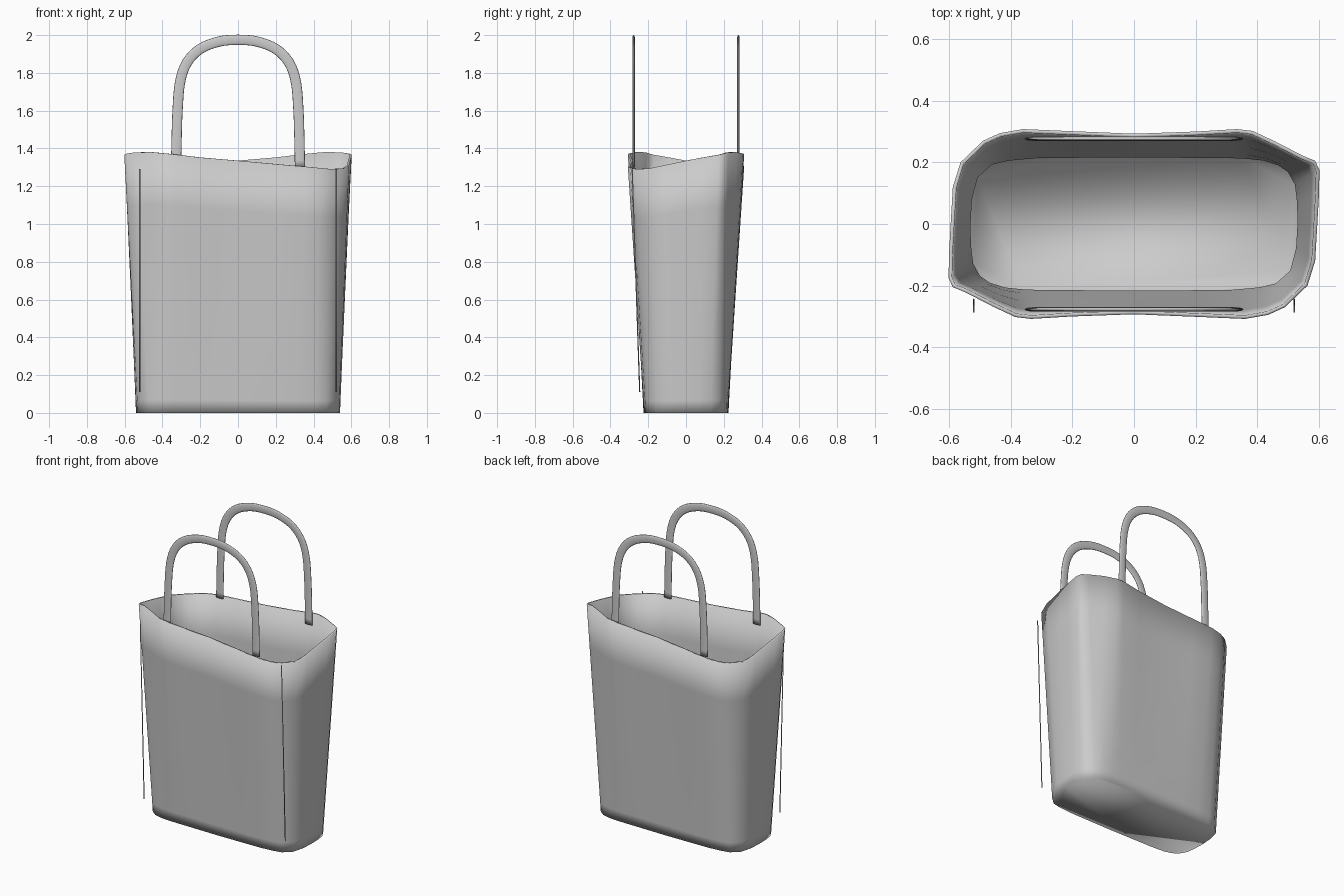
import bpy, bmesh
from math import sin, cos, pi
from mathutils import Vector

if "Cube" in bpy.data.objects:
    bpy.data.objects.remove(bpy.data.objects["Cube"])


def make_object(name, rings, close_first=True, close_last=True):
    """Skin a list of closed vertex rings into a smooth mesh."""
    bm = bmesh.new()
    vr = [[bm.verts.new(p) for p in ring] for ring in rings]
    n = len(rings[0])
    for a, b in zip(vr, vr[1:]):
        for i in range(n):
            j = (i + 1) % n
            bm.faces.new((a[i], a[j], b[j], b[i]))
    if close_first:
        bm.faces.new(vr[0][::-1])
    if close_last:
        bm.faces.new(vr[-1])
    bmesh.ops.recalc_face_normals(bm, faces=bm.faces)
    if not close_last:
        # open shell: make sure the outside faces outward
        bm.faces.ensure_lookup_table()
        if bm.faces[-1].normal.z > 0:
            bmesh.ops.reverse_faces(bm, faces=bm.faces)
    for f in bm.faces:
        f.smooth = True
    mesh = bpy.data.meshes.new(name)
    bm.to_mesh(mesh)
    bm.free()
    ob = bpy.data.objects.new(name, mesh)
    bpy.context.collection.objects.link(ob)
    return ob


# Bag body: half outline (base x, base y, rim x, rim y, rim z),
# the other half is the same turned by 180 degrees
half = [
    (.54, .00, .595, .00, 1.335), (.538, .07, .60, .09, 1.352),
    (.53, .13, .602, .175, 1.366), (.505, .175, .588, .205, 1.373),
    (.47, .20, .547, .222, 1.379), (.42, .215, .46, .267, 1.380),
    (.36, .22, .385, .302, 1.373), (.30, .222, .335, .308, 1.368),
    (.18, .223, .20, .30, 1.352), (0, .225, 0, .293, 1.335),
    (-.20, .223, -.22, .302, 1.315), (-.32, .221, -.36, .308, 1.303),
    (-.41, .213, -.435, .295, 1.296), (-.465, .20, -.49, .27, 1.291),
    (-.515, .155, -.563, .20, 1.293), (-.535, .08, -.588, .12, 1.31),
]
outline = half + [(-a, -b, -c, -d, e) for a, b, c, d, e in half]
rings = []
for t in (0, .05, .2, .5, .8, 1):
    rings.append([(a + (c - a) * t, b + (d - b) * t, e * t)
                  for a, b, c, d, e in outline])
body = make_object("bag_body", rings, close_last=False)
wall = body.modifiers.new("wall", 'SOLIDIFY')
wall.thickness = 0.012
wall.offset = -1

# Handles: flat oval section swept along an arch
left = [(-.328, 1.30), (-.325, 1.45), (-.32, 1.60), (-.307, 1.75),
        (-.27, 1.855), (-.20, 1.927), (-.10, 1.966)]
pts = [Vector(p) for p in left + [(0, 1.975)] + [(-x, z) for x, z in left[::-1]]]


def smooth_path(p, steps=4):
    q = [2 * p[0] - p[1]] + p + [2 * p[-1] - p[-2]]
    out = []
    for i in range(1, len(q) - 2):
        a, b, c, d = q[i - 1:i + 3]
        for s in range(steps):
            t = s / steps
            out.append(.5 * (2 * b + (c - a) * t + (2 * a - 5 * b + 4 * c - d) * t * t
                             + (3 * b - a - 3 * c + d) * t ** 3))
    return out + [p[-1]]


path = smooth_path(pts)
for name, y in (("front_handle", -.277), ("back_handle", .277)):
    rings = []
    for i, p in enumerate(path):
        tan = (path[min(i + 1, len(path) - 1)] - path[max(i - 1, 0)]).normalized()
        nor = Vector((-tan.y, tan.x))
        ring = []
        for k in range(16):
            a = 2 * pi * k / 16
            c = p + nor * .027 * cos(a)
            ring.append((c.x, y + .007 * sin(a), c.y))
        rings.append(ring)
    make_object(name, rings)

# Thin seam lines standing off the front corners
for name, x in (("left_seam", -.52), ("right_seam", .52)):
    rings = [[(x + .003 * cos(2 * pi * k / 8), y + .003 * sin(2 * pi * k / 8), z)
              for k in range(8)]
             for y, z in ((-.245, .11), (-.285, 1.29))]
    make_object(name, rings)
